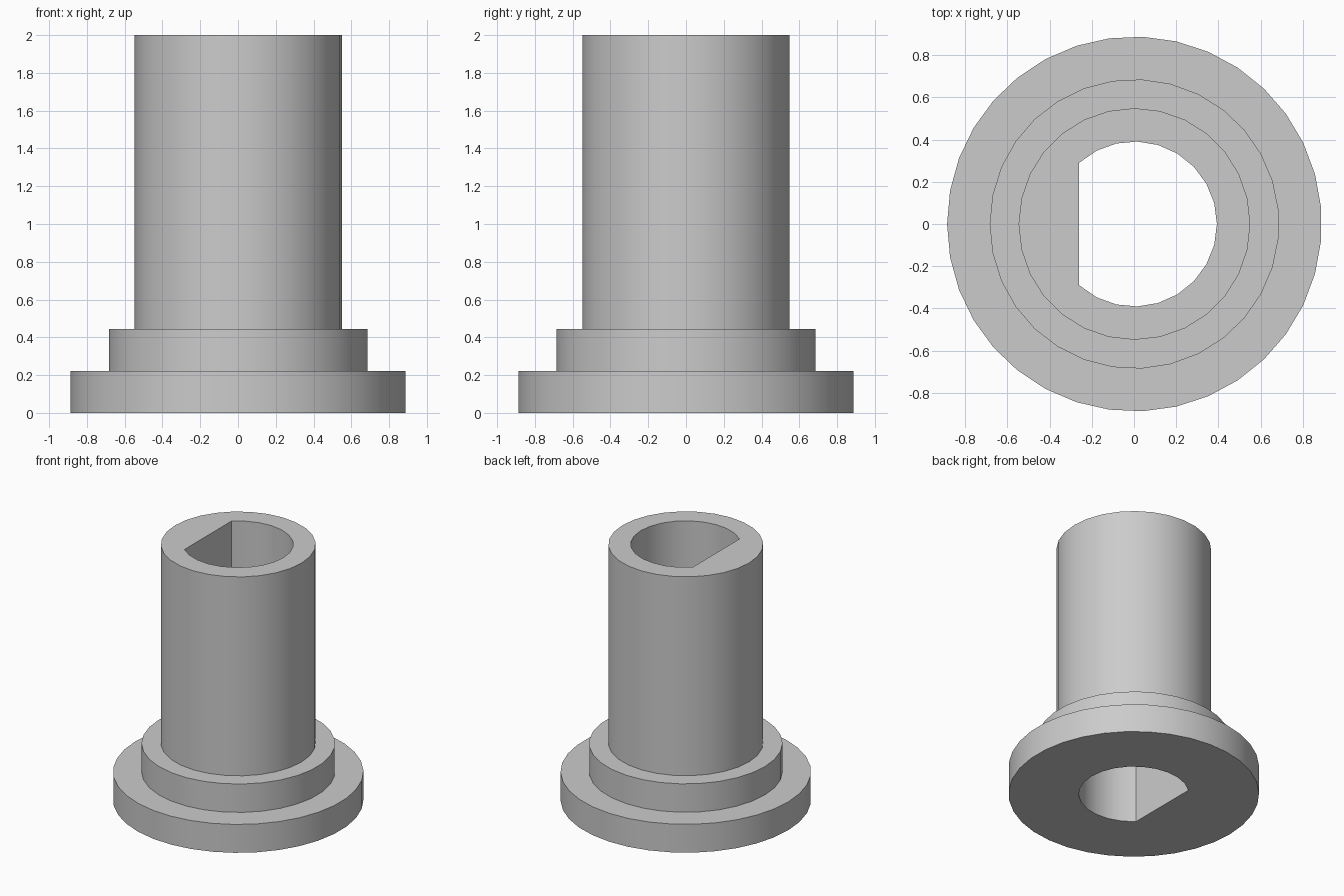
import bpy, bmesh
from math import acos, cos, sin, pi, radians

cube = bpy.data.objects.get("Cube")
if cube:
    bpy.data.objects.remove(cube, do_unlink=True)

# Plain grey material
grey = bpy.data.materials.new("plain grey")
grey.use_nodes = True
colour = (0.6, 0.6, 0.6, 1)
grey.diffuse_color = colour
grey.node_tree.nodes["Principled BSDF"].inputs["Base Color"].default_value = colour

AXIS_X = 0.002
HEIGHT = 2.0
# Stacked tiers: radius, sides, bottom, top
TIERS = [(0.888, 35, 0.0, 0.222),     # flange
         (0.686, 31, 0.222, 0.444),   # collar
         (0.549, 28, 0.444, HEIGHT)]  # shaft
BORE_RADIUS, FLAT_X, BORE_STEPS = 0.391, -0.262, 18

bm = bmesh.new()


def circle(radius, sides):
    return [(radius * cos(pi + 2 * pi * i / sides),
             radius * sin(pi + 2 * pi * i / sides)) for i in range(sides)]


def d_shape():
    end = acos(FLAT_X / BORE_RADIUS)
    angles = [end * (2 * i / BORE_STEPS - 1) for i in range(BORE_STEPS + 1)]
    return [(BORE_RADIUS * cos(a), BORE_RADIUS * sin(a)) for a in angles]


def wall(outline, bottom, top):
    """Upright wall around an outline; returns its bottom and top edge loops."""
    low, high = [[bm.verts.new((x + AXIS_X, y, z)) for x, y in outline]
                 for z in (bottom, top)]
    n = len(outline)
    for i in range(n):
        j = (i + 1) % n
        bm.faces.new((low[i], low[j], high[j], high[i]))
    return [[bm.edges.get((loop[i], loop[(i + 1) % n])) for i in range(n)]
            for loop in (low, high)]


def ring_face(outer, inner):
    """Flat ring between two edge loops."""
    bmesh.ops.triangle_fill(bm, edges=outer + inner, use_beauty=True)


# Outer walls and the keyed bore
walls = [wall(circle(r, n), low, high) for r, n, low, high in TIERS]
bore_low, bore_high = wall(d_shape(), 0, HEIGHT)

# Underside, two shoulders and the top rim
ring_face(walls[0][0], bore_low)
ring_face(walls[0][1], walls[1][0])
ring_face(walls[1][1], walls[2][0])
ring_face(walls[2][1], bore_high)
bmesh.ops.recalc_face_normals(bm, faces=bm.faces)

mesh = bpy.data.meshes.new("flanged_bushing")
bm.to_mesh(mesh)
bm.free()
mesh.materials.append(grey)
bushing = bpy.data.objects.new("flanged_bushing", mesh)
bpy.context.collection.objects.link(bushing)

# Smooth round walls, crisp rims
bpy.ops.object.select_all(action="DESELECT")
bushing.select_set(True)
bpy.context.view_layer.objects.active = bushing
bpy.ops.object.shade_smooth_by_angle(angle=radians(30))
